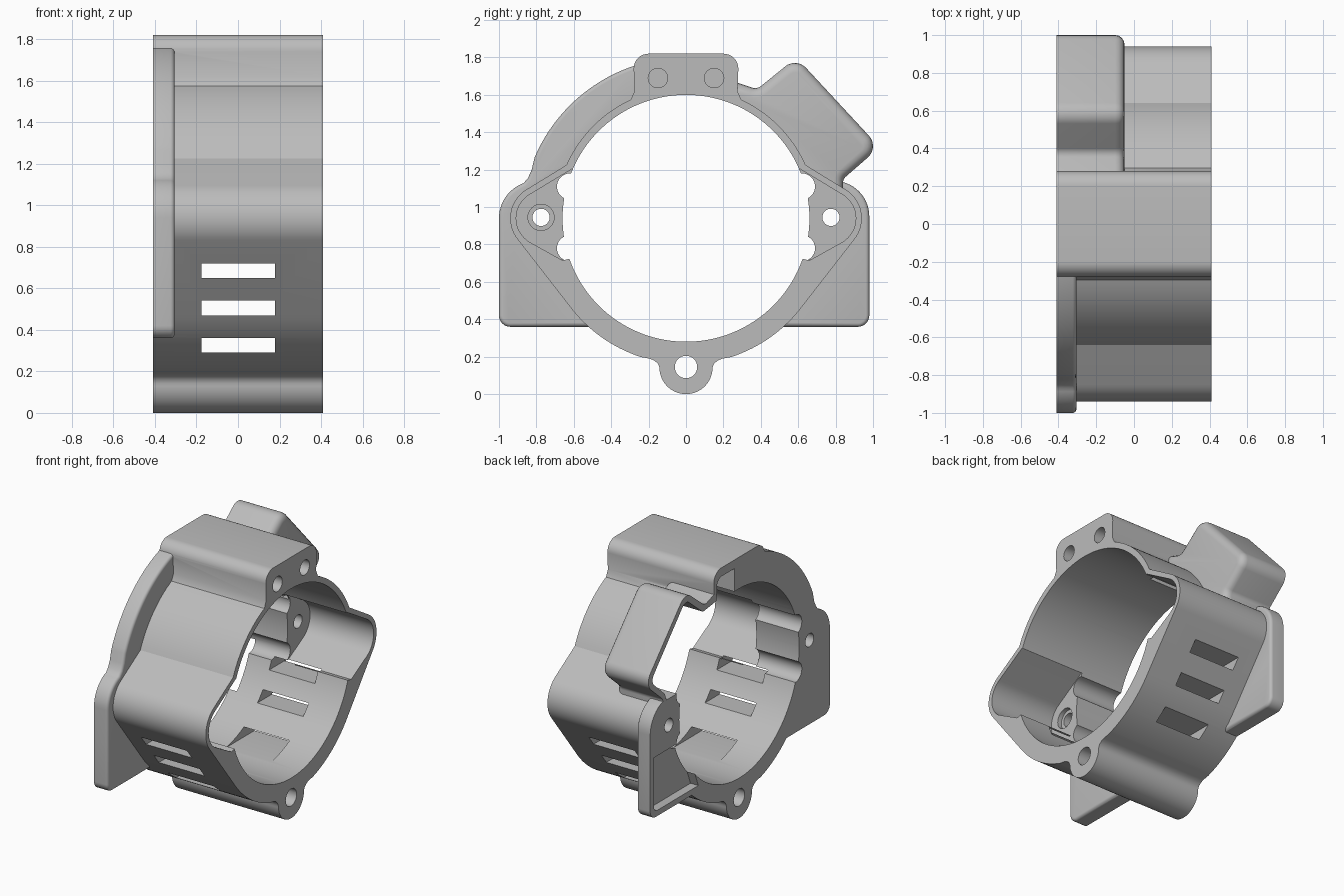
import bpy, bmesh
from math import sin, cos, radians
from mathutils import Vector

if "Cube" in bpy.data.objects:
    bpy.data.objects.remove(bpy.data.objects["Cube"])

BACK, FRONT, AXIS = -0.41, 0.41, 0.94

grey = bpy.data.materials.new("machined grey")
grey.use_nodes = True
grey.diffuse_color = (0.5, 0.5, 0.5, 1)
grey.node_tree.nodes["Principled BSDF"].inputs["Base Color"].default_value = (0.5, 0.5, 0.5, 1)


def arc(y, z, r, start, end, n=16):
    """Points on an arc in the y-z plane."""
    angles = [radians(start + (end - start) * i / n) for i in range(n + 1)]
    return [(y + r * cos(a), z + r * sin(a)) for a in angles]


def rounded(corners, n=6):
    """Polygon whose corners (y, z, radius) are filleted where a radius is given."""
    out = []
    for i, c in enumerate(corners):
        p = Vector(c[:2])
        if len(c) < 3:
            out.append(tuple(p))
            continue
        u = (Vector(corners[i - 1][:2]) - p).normalized()
        v = (Vector(corners[(i + 1) % len(corners)][:2]) - p).normalized()
        half = u.angle(v) / 2
        bis = (u + v).normalized()
        centre = p + bis * (c[2] / sin(half))
        reach = c[2] * cos(half) / sin(half)
        a, b = p + u * reach - centre, p + v * reach - centre
        for k in range(n + 1):
            d = a.lerp(b, k / n).normalized() * c[2]
            out.append(tuple(centre + d))
    return out


def prism(name, points, x0, x1, bevel=0):
    """Extrude a y-z outline along x, optionally rounding its front rim."""
    bm = bmesh.new()
    face = bm.faces.new([bm.verts.new((x0, y, z)) for y, z in points])
    new = bmesh.ops.extrude_face_region(bm, geom=[face])["geom"]
    bmesh.ops.translate(bm, vec=(x1 - x0, 0, 0),
                        verts=[g for g in new if isinstance(g, bmesh.types.BMVert)])
    if bevel:
        rim = [e for e in bm.edges if all(abs(v.co.x - x1) < 1e-5 for v in e.verts)]
        bmesh.ops.bevel(bm, geom=rim, offset=bevel, segments=4, profile=0.5,
                        affect='EDGES', clamp_overlap=False)
    bmesh.ops.recalc_face_normals(bm, faces=bm.faces[:])
    mesh = bpy.data.meshes.new(name)
    bm.to_mesh(mesh)
    bm.free()
    mesh.materials.append(grey)
    obj = bpy.data.objects.new(name, mesh)
    bpy.context.collection.objects.link(obj)
    return obj


def combine(target, tool, operation):
    mod = target.modifiers.new(operation.lower(), 'BOOLEAN')
    mod.operation, mod.solver, mod.object = operation, 'EXACT', tool
    bpy.context.view_layer.objects.active = target
    bpy.ops.object.modifier_apply(modifier=mod.name)
    bpy.data.objects.remove(tool)


def cut(points, x0, x1):
    combine(housing, prism("cutter", points, x0, x1), 'DIFFERENCE')


def hole(y, z, r, x0, x1, n=32):
    cut(arc(y, z, r, 0, 360, n)[:-1], x0, x1)


# Main housing: boss, lower ring, ear, thin upper wall and top block, mirrored
half = arc(0, 0.142, 0.142, -90, 0)
half += [(0.15, 0.163), (0.17, 0.18), (0.195, 0.19)]
half += arc(0, AXIS, 0.78, -72, -36.9)
half += arc(0.76, AXIS, 0.18, -36.9, 60)
half += arc(0, AXIS, 0.70, 24, 65)
half += [(0.275, 1.62)] + arc(0.20, 1.74, 0.08, 0, 90, 8)
outline = half + [(-y, z) for y, z in reversed(half[1:])]
housing = prism("housing", outline, BACK, FRONT)

# Rear flange with skirt on the -y side
flange = [(-0.2, 1.70), (-0.25, 1.78)] + arc(0, 0.92, 0.88, 108, 157, 24)
flange += [(-0.825, 1.20), (-0.845, 1.155)] + arc(-0.8, AXIS, 0.2, 110, 180, 12)
flange += rounded([(-1, 0.7), (-1, 0.36, 0.06), (-0.5, 0.36)]) + [(-0.2, 0.6)]
combine(housing, prism("rear_flange", flange, BACK, -0.305, 0.02), 'UNION')

# Skirt on the +y side
skirt = [(0.2, 0.6)] + rounded([(0.5, 0.36), (0.98, 0.36, 0.06), (0.98, 0.7)])
skirt += arc(0.79, 0.95, 0.19, 0, 75, 12) + [(0.6, 1.1)]
combine(housing, prism("side_skirt", skirt, BACK, -0.305, 0.02), 'UNION')

# Slanted side box
box = rounded([(0.30, 1.35), (0.70, 1.10), (0.84, 1.02), (0.84, 1.15, 0.04),
               (1.035, 1.32, 0.08), (0.59, 1.80, 0.08), (0.38, 1.63, 0.05),
               (0.26, 1.67), (0.2, 1.5)])
combine(housing, prism("side_box", box, BACK, -0.05, 0.05), 'UNION')

# Central bore
hole(0, AXIS, 0.66, -1, 1, 128)

# Hollow of the side box and top block, open at the rear
cut(rounded([(0.2, 1.4), (0.60, 1.13), (0.80, 1.13), (0.82, 1.18, 0.03),
             (0.975, 1.32, 0.05), (0.59, 1.745, 0.05), (0.40, 1.59, 0.04),
             (0.25, 1.61), (0.24, 1.76, 0.05), (0.05, 1.76), (0.05, 1.5)]), -1, -0.09)

# Hollow of the +y skirt, open at the rear
cut(rounded([(0.6, 0.78), (0.45, 0.40), (0.94, 0.40, 0.04), (0.94, 0.78)]), -1, -0.35)

# Ear pockets, leaving a drilled and scalloped lug at the rear
for side in (-1, 1):
    pocket = [(0.5, 0.75), (0.66, 0.715)] + arc(0.76, AXIS, 0.148, -60, 60) + [(0.61, 1.203), (0.5, 1.1)]
    cut([(side * y, z) for y, z in pocket], -0.08, 1)
    hole(side * 0.775, 0.945, 0.046, -1, 1)
    for z in (0.78, 1.11):
        hole(side * 0.62, z, 0.07, -1, 0)
hole(-0.775, 0.945, 0.07, -0.11, 0)

# Bolt holes in the top block and bottom boss
for y in (-0.15, 0.15):
    hole(y, 1.69, 0.052, 0.12, 1)
hole(0, 0.145, 0.06, -1, 1)

# Vent slots through both side walls
for z in (0.29, 0.47, 0.65):
    cut([(-1.2, z), (1.2, z), (1.2, z + 0.07), (-1.2, z + 0.07)], -0.175, 0.178)

bpy.ops.object.select_all(action='DESELECT')
housing.select_set(True)
bpy.context.view_layer.objects.active = housing
bpy.ops.object.shade_smooth_by_angle(angle=radians(30))
